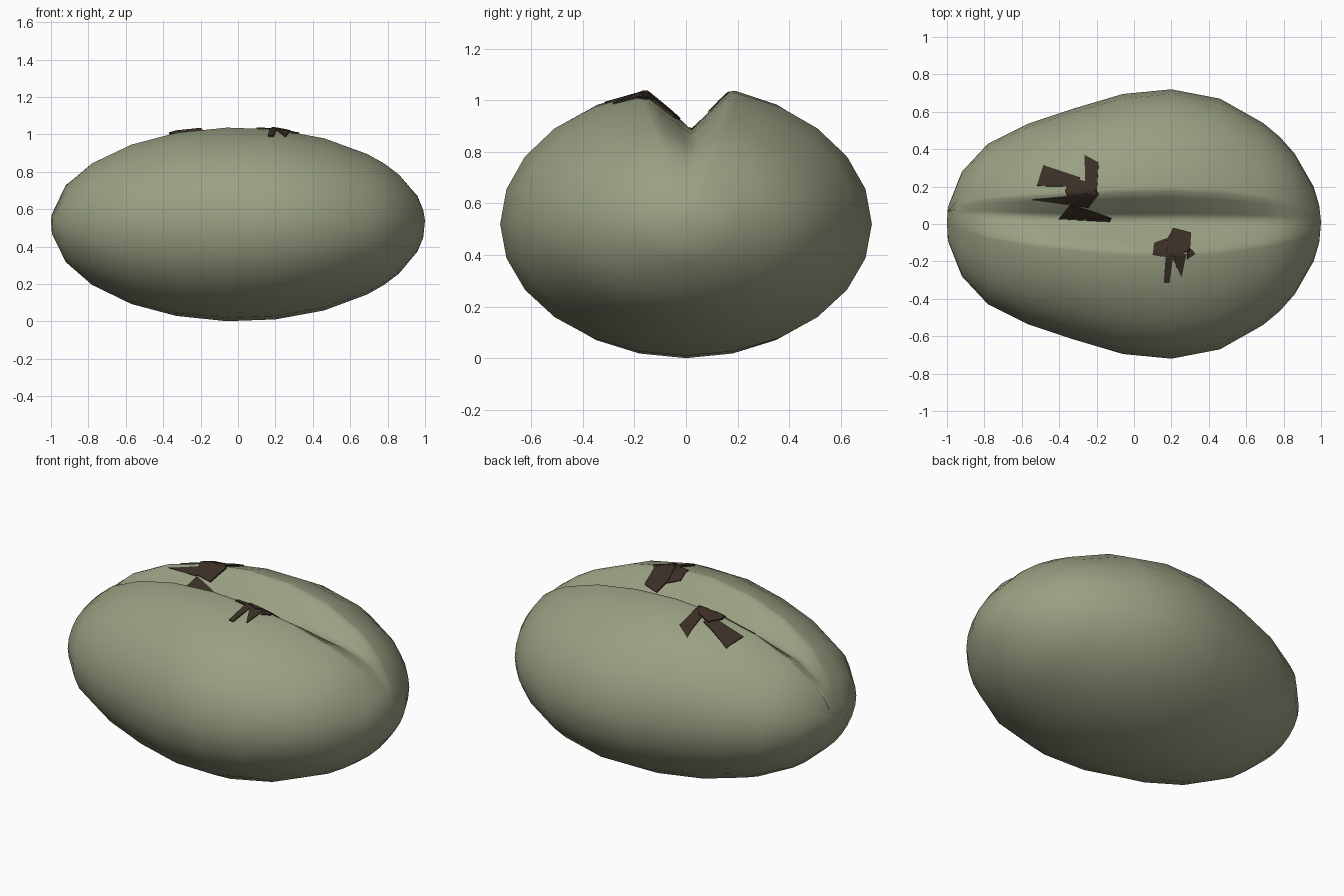
import bpy, bmesh, math
from mathutils import Vector
from mathutils.bvhtree import BVHTree

if "Cube" in bpy.data.objects:
    bpy.data.objects.remove(bpy.data.objects["Cube"])


def material(name, rgb):
    m = bpy.data.materials.new(name)
    m.diffuse_color = (*rgb, 1)
    m.use_nodes = True
    m.node_tree.nodes["Principled BSDF"].inputs["Base Color"].default_value = m.diffuse_color
    return m


GREEN = material("olive green", (0.32, 0.35, 0.225))
BROWN = material("dark brown", (0.042, 0.028, 0.019))


def add_object(name, bm, mat):
    bmesh.ops.recalc_face_normals(bm, faces=bm.faces)
    me = bpy.data.meshes.new(name)
    bm.to_mesh(me)
    me.materials.append(mat)
    ob = bpy.data.objects.new(name, me)
    bpy.context.collection.objects.link(ob)
    return ob


# Fruit body: elliptical rings along x, with a cleft pressed into the top
RINGS = [(-0.995, .09), (-.92, .28), (-.78, .43), (-.57, .535), (-.33, .615),
         (-.06, .695), (.2, .72), (.46, .67), (.69, .54), (.78, .465),
         (.86, .375), (.96, .2), (.99, .1)]
ANGLES = sorted(set(range(0, 360, 15)) | {90 + s * a for s in (-1, 1) for a in (3, 6, 10, 13)})


def ring_point(x, w, deg):
    t = math.radians(deg)
    h = math.sqrt(1 - x * x)
    z = 0.52 + h * (0.535 if deg < 180 else 0.52) * math.sin(t)
    y = w * math.cos(t)
    off = abs(deg - 90)
    depth = 0.17 * max(0, 1 - (x / 0.9) ** 2)
    z -= depth * max(0, 1 - off / 13.5)
    cleft_y = 0.02 + (0.05 * x * x if x < 0 else 0)
    return Vector((x, y + cleft_y * max(0, 1 - off / 40), z))


bm = bmesh.new()
rows = [[bm.verts.new(ring_point(x, w, a)) for a in ANGLES] for x, w in RINGS]
n = len(ANGLES)
for r0, r1 in zip(rows, rows[1:]):
    for i in range(n):
        j = (i + 1) % n
        bm.faces.new((r0[i], r0[j], r1[j], r1[i]))
for row, x in ((rows[0], -1), (rows[-1], 1)):
    tip = bm.verts.new((x, 0.01, 0.54))
    for i in range(n):
        bm.faces.new((row[i], row[(i + 1) % n], tip))
bmesh.ops.recalc_face_normals(bm, faces=bm.faces)
surface = BVHTree.FromBMesh(bm)
body = add_object("fruit_body", bm, GREEN)
bm.free()
for p in body.data.polygons:
    p.use_smooth = True


# Dried flower scraps: flat shapes draped over the body
def scrap(name, outline, lift, thick):
    b = bmesh.new()
    vs = [b.verts.new((x, y, 0)) for x, y in outline]
    c = b.verts.new((sum(x for x, _ in outline) / len(vs), sum(y for _, y in outline) / len(vs), 0))
    for i, v in enumerate(vs):
        b.faces.new((v, vs[(i + 1) % len(vs)], c))
    bmesh.ops.subdivide_edges(b, edges=b.edges[:], cuts=4, use_grid_fill=True)
    for v in b.verts:
        hit = surface.ray_cast(Vector((v.co.x, v.co.y, 3)), Vector((0, 0, -1)))[0]
        v.co.z = hit.z + lift
    b.normal_update()
    ob = add_object(name, b, BROWN)
    # keep faces pointing up so the thickness goes down into the body
    if ob.data.polygons[0].normal.z < 0:
        ob.data.flip_normals()
    b.free()
    m = ob.modifiers.new("thickness", 'SOLIDIFY')
    m.thickness = thick
    m.offset = -1


# Larger tuft on the left
scrap("left_core", [(-.32, .245), (-.235, .22), (-.19, .155), (-.245, .085), (-.34, .1), (-.37, .18)], .014, .025)
scrap("left_petal_a", [(-.485, .315), (-.29, .25), (-.3, .2), (-.52, .205)], .007, .008)
scrap("left_petal_b", [(-.265, .37), (-.19, .33), (-.2, .16), (-.26, .19)], .007, .008)
scrap("left_petal_c", [(-.545, .128), (-.345, .145), (-.345, .1)], .007, .008)
scrap("left_petal_d", [(-.4, .025), (-.34, .1), (-.24, .07), (-.12, .028), (-.13, .015)], .007, .008)

# Smaller tuft on the right
scrap("right_core", [(.175, -.085), (.21, -.02), (.305, -.045), (.3, -.13), (.235, -.18), (.18, -.16)], .012, .025)
scrap("right_petal_a", [(.1, -.165), (.107, -.1), (.19, -.07), (.19, -.18)], .007, .008)
scrap("right_petal_b", [(.17, -.17), (.21, -.17), (.19, -.315), (.16, -.315)], .007, .008)
scrap("right_petal_c", [(.2, -.17), (.28, -.16), (.255, -.285), (.235, -.245)], .007, .008)
scrap("right_petal_d", [(.285, -.11), (.33, -.16), (.285, -.19)], .007, .008)
